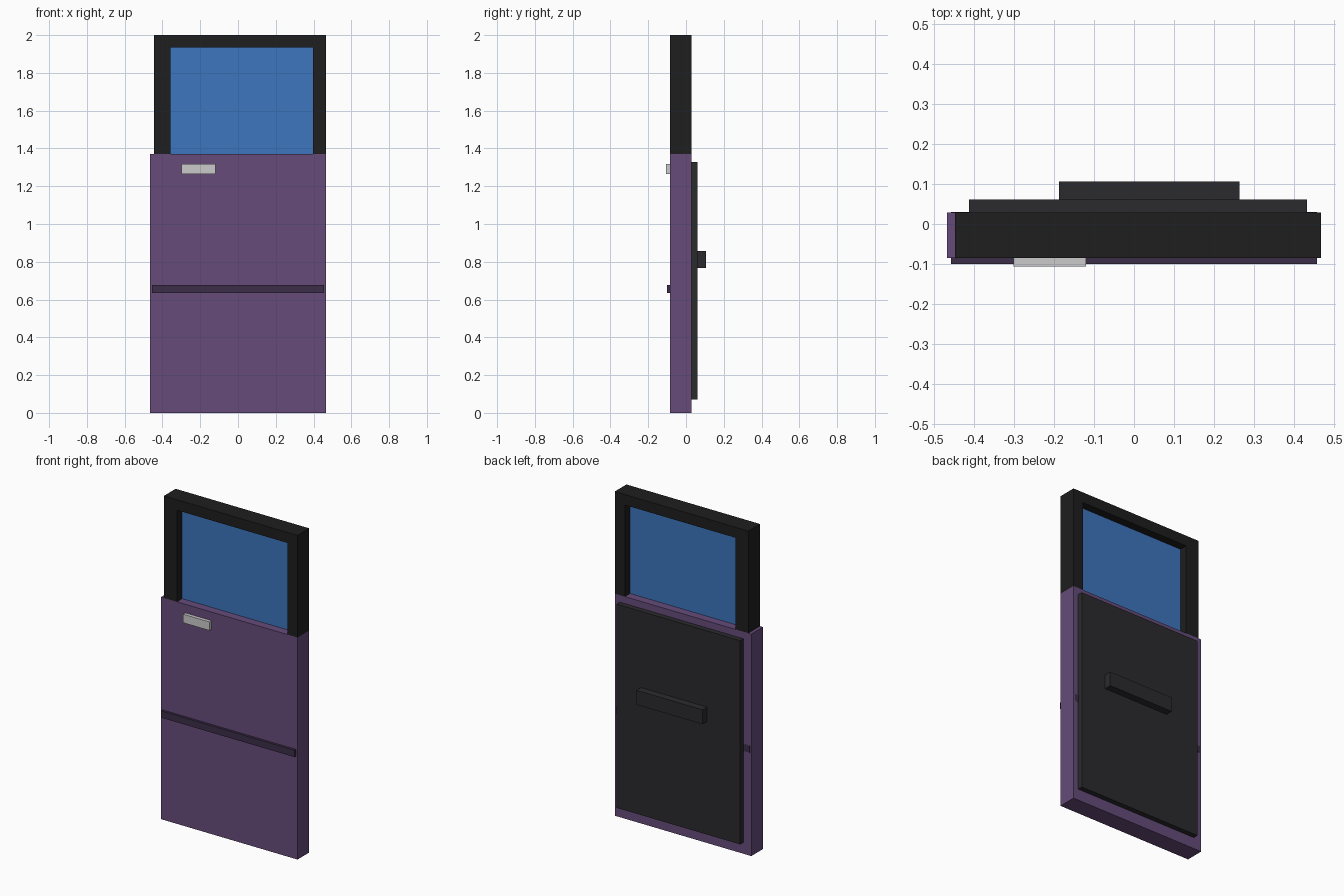
import bpy
import bmesh

if "Cube" in bpy.data.objects:
    bpy.data.objects.remove(bpy.data.objects["Cube"])


def material(name, rgb):
    m = bpy.data.materials.new(name)
    m.diffuse_color = (*rgb, 1.0)
    m.use_nodes = True
    m.node_tree.nodes["Principled BSDF"].inputs["Base Color"].default_value = m.diffuse_color
    return m


def prism(name, outline, y0, y1, mat):
    """Extrude an x-z outline from y0 to y1."""
    bm = bmesh.new()
    face = bm.faces.new([bm.verts.new((x, y0, z)) for x, z in outline])
    ext = bmesh.ops.extrude_face_region(bm, geom=[face])
    verts = [v for v in ext["geom"] if isinstance(v, bmesh.types.BMVert)]
    bmesh.ops.translate(bm, verts=verts, vec=(0, y1 - y0, 0))
    bmesh.ops.recalc_face_normals(bm, faces=bm.faces)
    mesh = bpy.data.meshes.new(name)
    bm.to_mesh(mesh)
    bm.free()
    mesh.materials.append(mat)
    ob = bpy.data.objects.new(name, mesh)
    bpy.context.collection.objects.link(ob)
    return ob


def box(name, x, y, z, mat):
    outline = [(x[0], z[0]), (x[1], z[0]), (x[1], z[1]), (x[0], z[1])]
    return prism(name, outline, y[0], y[1], mat)


paint = material("purple_paint", (0.133, 0.071, 0.195))
dark_trim = material("dark_trim", (0.045, 0.027, 0.065))
black = material("black_frame", (0.013, 0.013, 0.014))
lining = material("dark_lining", (0.024, 0.024, 0.028))
blue = material("blue_glass", (0.045, 0.182, 0.515))
metal = material("handle_metal", (0.52, 0.52, 0.53))

FRONT, BACK, SILL = -0.085, 0.029, 1.37

# Outer door skin
box("door_panel", (-0.466, 0.466), (FRONT, BACK), (0, SILL), paint)

# Window surround: two posts and a top rail in one piece
prism("window_frame",
      [(-0.446, SILL), (-0.446, 2), (0.466, 2), (0.466, SILL),
       (0.397, SILL), (0.397, 1.935), (-0.357, 1.935), (-0.357, SILL)],
      FRONT, BACK, black)
box("window_glass", (-0.357, 0.397), (-0.034, -0.022), (SILL, 1.935), blue)

# Outside details; the trim strip runs through to the back of the door
box("trim_strip", (-0.456, 0.456), (-0.1, BACK + 0.001), (0.635, 0.677), dark_trim)
box("door_handle", (-0.30, -0.12), (-0.106, FRONT), (1.264, 1.317), metal)

# Inside lining and armrest
box("inner_lining", (-0.412, 0.432), (BACK, 0.061), (0.07, 1.327), lining)
box("armrest", (-0.187, 0.263), (0.061, 0.106), (0.768, 0.857), lining)
